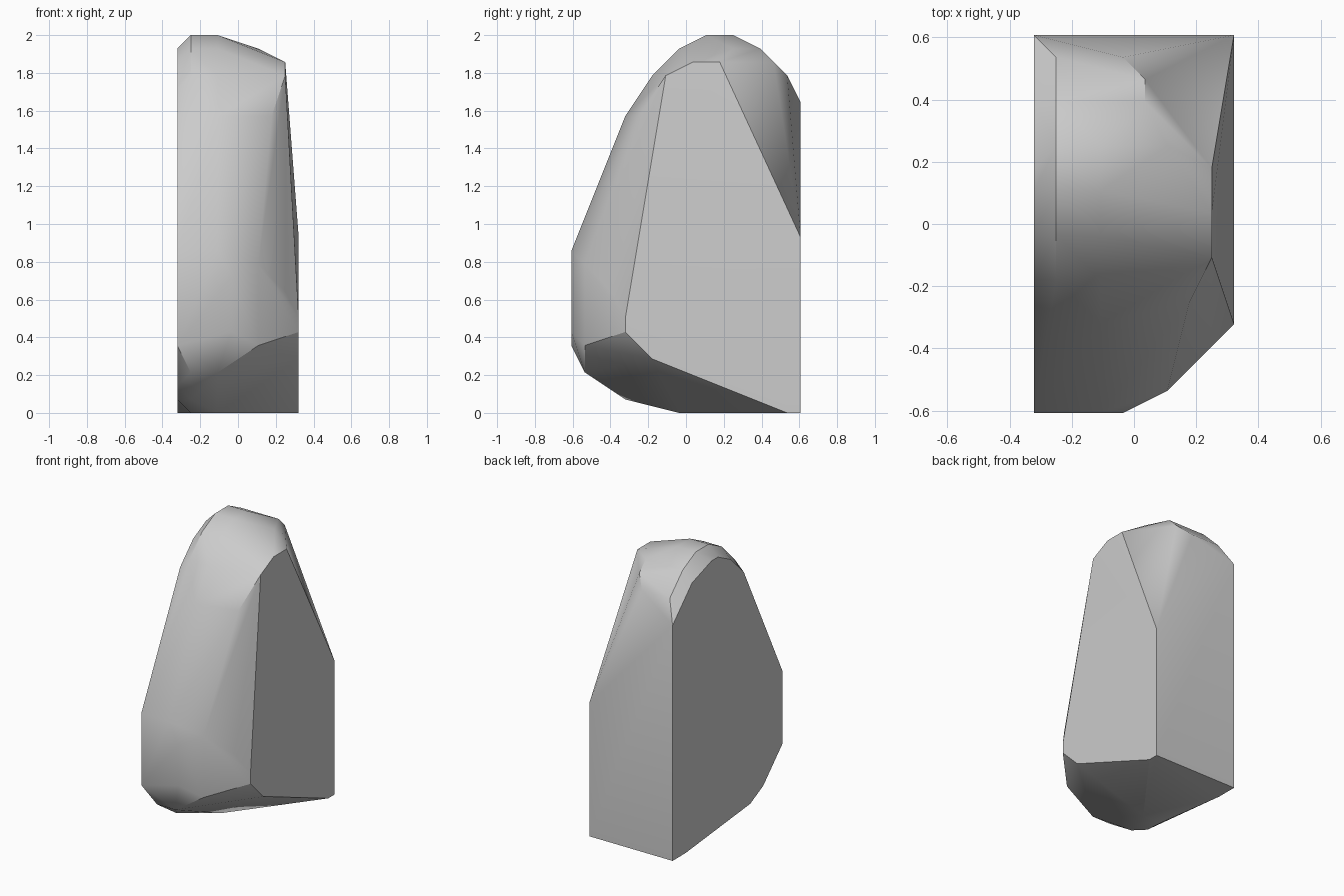
import bpy, bmesh, math

default = bpy.data.objects.get("Cube")
if default:
    bpy.data.objects.remove(default, do_unlink=True)

# Stone colour
stone = bpy.data.materials.new("stone_grey")
stone.use_nodes = True
colour = (0.6, 0.6, 0.6, 1)
stone.diffuse_color = colour
stone.node_tree.nodes["Principled BSDF"].inputs["Base Color"].default_value = colour

# Corner points (y, z) of each slice across the width, in grid steps
STEP = 1 / 14
slices = {
    0: [(17, 0), (15, 0), (5, 1), (3, 2), (0, 5), (0, 12), (6, 24), (8, 26),
        (10, 27), (11, 27), (14, 26), (17, 23)],
    1: [(8, 0), (4, 1), (1, 3), (6, 25), (8, 27), (10, 28), (12, 28), (14, 27), (16, 25)],
    3: [(8, 0), (1, 3), (0, 12), (4, 22), (6, 25), (8, 27), (10, 28), (12, 28)],
    4: [(0, 6), (0, 10), (16, 25)],
    5: [(14, 27), (15, 26)],
    6: [(1, 5), (1, 11), (8, 26), (12, 27)],
    7: [(5, 22)],
    8: [(3, 6), (3, 9), (7, 25), (9, 26), (11, 26)],
    9: [(4, 6), (4, 7), (6, 4), (16, 0), (17, 0), (17, 13)],
}

# Wrap the slices in a faceted boulder
bm = bmesh.new()
for x, outline in slices.items():
    for y, z in outline:
        bm.verts.new(((x - 4.5) * STEP, (y - 8.5) * STEP, z * STEP))
bmesh.ops.convex_hull(bm, input=bm.verts)
loose = [v for v in bm.verts if not v.link_faces]
bmesh.ops.delete(bm, geom=loose, context="VERTS")
bmesh.ops.dissolve_limit(bm, angle_limit=math.radians(0.5),
                         verts=bm.verts, edges=bm.edges)
bmesh.ops.recalc_face_normals(bm, faces=bm.faces)

mesh = bpy.data.meshes.new("boulder")
bm.to_mesh(mesh)
bm.free()
mesh.materials.append(stone)
boulder = bpy.data.objects.new("boulder", mesh)
bpy.context.collection.objects.link(boulder)

# Soft facets with crisp cut edges
bpy.ops.object.select_all(action="DESELECT")
boulder.select_set(True)
bpy.context.view_layer.objects.active = boulder
bpy.ops.object.shade_smooth_by_angle(angle=math.radians(30))
